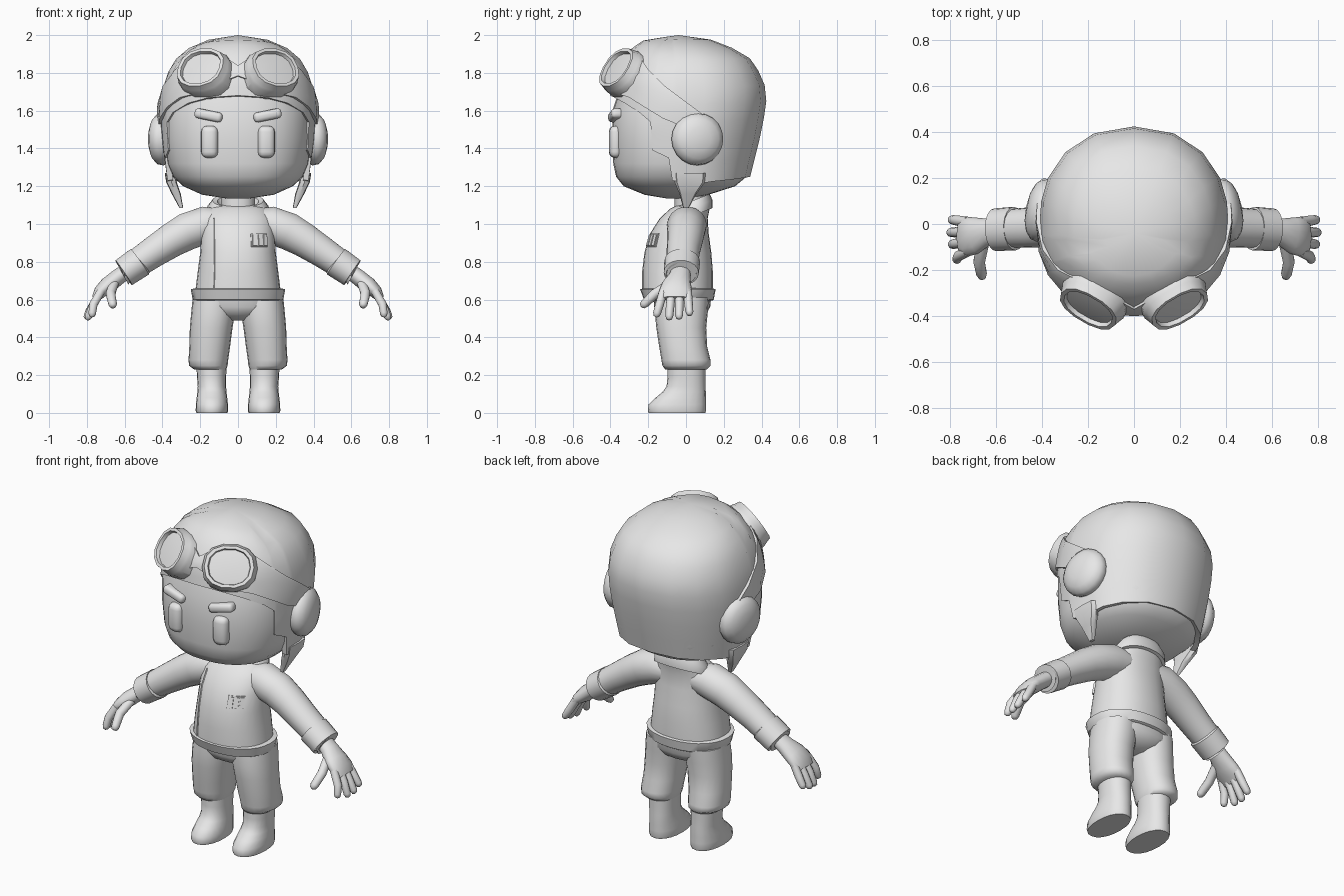
import bpy, bmesh, math
from mathutils import Vector, Matrix

if "Cube" in bpy.data.objects:
    bpy.data.objects.remove(bpy.data.objects["Cube"])

CLAY = bpy.data.materials.new("plain_grey")
CLAY.use_nodes = True
GREY = (0.8, 0.8, 0.8, 1)
CLAY.diffuse_color = GREY
CLAY.node_tree.nodes["Principled BSDF"].inputs["Base Color"].default_value = GREY


def finish(name, bm, mirror=False, solid=0, bevel=0, angle=40, recalc=True):
    """Turn a bmesh into an object, apply its modifiers and shade it."""
    bmesh.ops.remove_doubles(bm, verts=bm.verts, dist=1e-5)
    if recalc:
        bmesh.ops.recalc_face_normals(bm, faces=bm.faces)
    mesh = bpy.data.meshes.new(name)
    bm.to_mesh(mesh)
    bm.free()
    mesh.materials.append(CLAY)
    ob = bpy.data.objects.new(name, mesh)
    bpy.context.collection.objects.link(ob)
    bpy.ops.object.select_all(action='DESELECT')
    ob.select_set(True)
    bpy.context.view_layer.objects.active = ob
    if solid:
        m = ob.modifiers.new("solid", 'SOLIDIFY')
        m.thickness, m.offset = solid, -1
    if bevel:
        m = ob.modifiers.new("bevel", 'BEVEL')
        m.width, m.segments = bevel, 3
    if mirror:
        ob.modifiers.new("mirror", 'MIRROR').use_mirror_merge = False
    for m in list(ob.modifiers):
        bpy.ops.object.modifier_apply(modifier=m.name)
    bpy.ops.object.shade_smooth_by_angle(angle=math.radians(angle))
    return ob


def oval(a, p):
    """Unit superellipse, angle 0 at the front, turning toward +x."""
    s, c = math.sin(a), math.cos(a)
    return (math.copysign(abs(s) ** (2 / p), s), -math.copysign(abs(c) ** (2 / p), c))


def skin(bm, rings):
    """Bridge a list of point rings and cap both ends."""
    vs = [[bm.verts.new(p) for p in r] for r in rings]
    n = len(vs[0])
    for lo, hi in zip(vs, vs[1:]):
        for i in range(n):
            bm.faces.new((lo[i], lo[(i + 1) % n], hi[(i + 1) % n], hi[i]))
    bm.faces.new(vs[0])
    bm.faces.new(vs[-1])


def loft(name, rows, n=20, p=2.2, tilt=0, **kw):
    """Stack of ovals, rows of (z, x, y, x radius, y radius)."""
    bm = bmesh.new()
    rings = []
    for z, x, y, rx, ry in rows:
        ring = [oval(math.tau * i / n, p) for i in range(n)]
        rings.append([(x + u * rx, y + v * ry, z + tilt * v * ry) for u, v in ring])
    skin(bm, rings)
    return finish(name, bm, **kw)


def add_tube(bm, path, n=12):
    """Tube along (x, y, z, width across y, thickness)."""
    pts = [Vector(q[:3]) for q in path]
    rings = []
    for i, q in enumerate(path):
        t = (pts[min(i + 1, len(pts) - 1)] - pts[max(i - 1, 0)]).normalized()
        side = t.cross(Vector((0, 1, 0))).normalized()
        wide = side.cross(t)
        rings.append([pts[i] + wide * (q[3] * math.cos(math.tau * k / n))
                      + side * (q[4] * math.sin(math.tau * k / n)) for k in range(n)])
    skin(bm, rings)


def tube(name, path, n=12, **kw):
    bm = bmesh.new()
    add_tube(bm, path, n)
    return finish(name, bm, **kw)


def lerp_row(rows, key):
    """Interpolate a table sorted by its first column."""
    for a, b in zip(rows, rows[1:]):
        if key <= b[0]:
            f = max(0, (key - a[0]) / (b[0] - a[0]))
            return [u + (v - u) * f for u, v in zip(a, b)]
    return rows[-1]


def on_surface(rows, deg, z, off=0, p=2.2):
    _, x, y, rx, ry = lerp_row(rows, z)
    u, v = oval(math.radians(deg), p)
    return (x + u * (rx + off), y + v * (ry + off), z)


def patch(name, rows, cols, off, solid, k=5, **kw):
    """Shell hugging a lofted surface, columns of (degrees, low z, high z)."""
    bm = bmesh.new()
    grid = [[bm.verts.new(on_surface(rows, d, hi - (hi - lo) * (j / k) ** 1.5, off))
             for j in range(k + 1)] for d, lo, hi in cols]
    for a, b in zip(grid, grid[1:]):
        for j in range(k):
            bm.faces.new((a[j + 1], b[j + 1], b[j], a[j]))
    return finish(name, bm, solid=solid, recalc=False, **kw)


def both_sides(cols):
    return [(-c[0], *c[1:]) for c in reversed(cols) if c[0] > 0] + cols


def block(name, centre, half, turn, bevel):
    bm = bmesh.new()
    mat = Matrix.Translation(centre) @ turn.to_4x4() @ Matrix.Diagonal((*half, 1))
    bmesh.ops.create_cube(bm, size=2, matrix=mat)
    return finish(name, bm, mirror=True, bevel=bevel)


# Head with eyes and brows
loft("head", [(1.135, 0, -.04, .06, .06), (1.155, 0, -.05, .19, .17), (1.2, 0, -.035, .29, .295),
              (1.25, 0, -.025, .345, .345), (1.32, 0, -.02, .375, .365), (1.45, 0, -.02, .39, .37),
              (1.6, 0, -.02, .39, .37), (1.75, 0, 0, .35, .34)], n=32, p=2.4)
block("eyes", (.15, -.372, 1.435), (.045, .035, .085), Matrix.Rotation(.12, 3, 'Z'), .032)
block("eyebrows", (.155, -.372, 1.575), (.075, .033, .026),
      Matrix.Rotation(.15, 3, 'Z') @ Matrix.Rotation(-.2, 3, 'Y'), .02)

# Helmet shell with a cut-out for the face
DOME = [(1.2, 0, -.02, .37, .345), (1.25, 0, -.02, .38, .36), (1.45, 0, -.01, .405, .40),
        (1.6, 0, .005, .415, .415), (1.7, 0, .015, .405, .415), (1.79, 0, .005, .38, .39),
        (1.87, 0, .005, .335, .345), (1.93, 0, -.02, .265, .27), (1.975, 0, -.04, .16, .18),
        (2.0, 0, -.04, 0, 0)]
EDGE = [(0, 1.68), (20, 1.67), (38, 1.64), (55, 1.59), (65, 1.54), (67, 1.39), (80, 1.35),
        (83, 1.23), (100, 1.21), (115, 1.225), (135, 1.235), (157, 1.245), (180, 1.25)]
patch("helmet", DOME, both_sides([(d, z, 2.0) for d, z in EDGE]), 0, .03, k=10)

# Ear domes and hanging flaps
tube("ear_domes", [(.35, .05, 1.45, .12, .12), (.395, .06, 1.45, .14, .14), (.425, .066, 1.45, .134, .134),
                   (.45, .071, 1.45, .105, .105), (.465, .074, 1.45, .06, .06), (.47, .075, 1.45, 0, 0)],
     n=20, mirror=True, angle=50)
loft("helmet_flaps", [(1.27, .36, .02, .028, .085), (1.22, .352, .02, .028, .08),
                      (1.16, .327, .01, .024, .045), (1.085, .3, 0, .01, .015)],
     n=8, p=4, mirror=True)

# Goggle strap that narrows toward the ears
patch("goggle_strap", DOME, both_sides([(0, 1.785, 1.84), (15, 1.74, 1.90), (30, 1.69, 1.91),
                                        (45, 1.67, 1.89), (60, 1.62, 1.82), (75, 1.56, 1.73),
                                        (90, 1.51, 1.64), (100, 1.47, 1.58)]), .015, .03)

# Goggle frames, each a stepped oval with a recessed lens
normal = Vector((.42, -.72, .5)).normalized()
across = Vector((0, 0, 1)).cross(normal).normalized()
up = normal.cross(across)
centre = Vector((.185, -.345, 1.812))
steps = [(-.08, 1.04), (-.015, 1.04), (0, 1), (.035, .93), (.035, .8), (.015, .77), (.02, .4)]
bm = bmesh.new()
skin(bm, [[centre + normal * d + across * (u * .147 * s) - up * (v * .126 * s)
           for u, v in (oval(math.tau * (i + .5) / 14, 2.3) for i in range(14))] for d, s in steps])
finish("goggles", bm, mirror=True, angle=30)

# Neck, jacket and collar
loft("neck", [(1.0, 0, .02, .09, .08), (1.2, 0, .02, .09, .08)])
JACKET = [(.63, 0, -.045, .228, .187), (.75, 0, -.045, .213, .187), (.85, 0, -.043, .2, .177),
          (.95, 0, -.035, .195, .155), (1.03, 0, -.012, .185, .127), (1.08, 0, .02, .155, .105),
          (1.1, 0, .03, .1, .075)]
loft("jacket", JACKET, n=28)
loft("collar", [(1.04, 0, .03, .17, .11), (1.085, 0, .035, .165, .105), (1.125, 0, .038, .135, .088),
                (1.12, 0, .038, .11, .07), (1.06, 0, .03, .09, .06)], n=24, tilt=.4)

# Jacket closure seam and chest badge
tube("jacket_seam", [(*on_surface(JACKET, -d, z), .005, .005) for d, z in
                     ((33, .66), (34, .75), (37, .85), (39, .95), (42, 1.03))], n=6)
patch("badge_plate", JACKET, [(d, .88, .95) for d in (18, 28, 38, 48)], .007, .012, k=3)
for i in range(3):
    d = 20 + i * 9.5
    patch(f"badge_bar_{i + 1}", JACKET, [(d, .885, .945), (d + 7, .885, .945)], .013, .01, k=2)

# Sleeves and cuffs
tube("sleeves", [(.08, .01, 1.0, .09, .08), (.17, .005, .995, .105, .1), (.27, 0, .96, .1, .1),
                 (.35, -.005, .915, .095, .092), (.45, -.015, .85, .088, .083),
                 (.56, -.02, .775, .083, .075)], n=18, mirror=True)
tube("cuffs", [(.515, -.02, .805, .08, .07), (.52, -.02, .80, .095, .084), (.605, -.025, .742, .093, .08),
               (.612, -.025, .738, .08, .068), (.59, -.025, .75, .06, .05)], n=18, mirror=True)


# Hands with four fingers and a thumb
def finger(bm, base, mid, tip, r=.023):
    a, b, c = Vector(base), Vector(mid), Vector(tip)
    d = (c - b).normalized()
    add_tube(bm, [(*q, w, w) for q, w in ((a, r), (b, r), (c - d * r, r * .9),
                                          (c - d * r * .3, r * .65), (c, 0))], 10)


bm = bmesh.new()
add_tube(bm, [(.58, -.025, .76, .05, .042), (.64, -.035, .715, .06, .044), (.69, -.05, .675, .08, .045),
              (.73, -.055, .64, .088, .036), (.755, -.055, .605, .075, .022)], 14)
for y, tip in ((-.12, (.775, -.16, .505)), (-.077, (.8, -.09, .49)),
               (-.034, (.808, -.037, .495)), (.008, (.803, .02, .515))):
    mid = (.765, (y + tip[1]) / 2, .575)
    finger(bm, (.725, y, .645), mid, tip)
finger(bm, (.655, -.075, .69), (.675, -.165, .63), (.66, -.238, .56), .026)
finish("hands", bm, mirror=True, angle=60)

# Waistband, hips, trouser legs
loft("waistband", [(.595, 0, -.035, .235, .175), (.6, 0, -.038, .24, .185), (.655, 0, -.043, .25, .2),
                   (.66, 0, -.043, .225, .18)], n=28)
loft("hips", [(.63, 0, -.02, .23, .155), (.56, 0, -.02, .235, .148), (.52, 0, -.02, .17, .125),
              (.49, 0, -.02, .06, .07)], n=24, angle=70)
loft("trouser_legs", [(.61, .125, -.02, .115, .14), (.53, .132, -.025, .116, .14), (.45, .142, -.025, .113, .132),
                      (.35, .15, -.015, .108, .127), (.28, .157, 0, .105, .13), (.25, .157, .003, .102, .128),
                      (.23, .147, 0, .085, .11)], n=20, mirror=True, angle=60)

# Boots with flat soles
loft("boots", [(0, .138, -.048, .082, .15), (.012, .138, -.048, .086, .154), (.045, .138, -.046, .085, .152),
               (.08, .138, -.028, .081, .133), (.11, .138, -.01, .077, .115), (.14, .138, 0, .075, .103),
               (.19, .14, .002, .077, .1), (.25, .14, .002, .08, .1)], n=20, mirror=True, angle=50)
